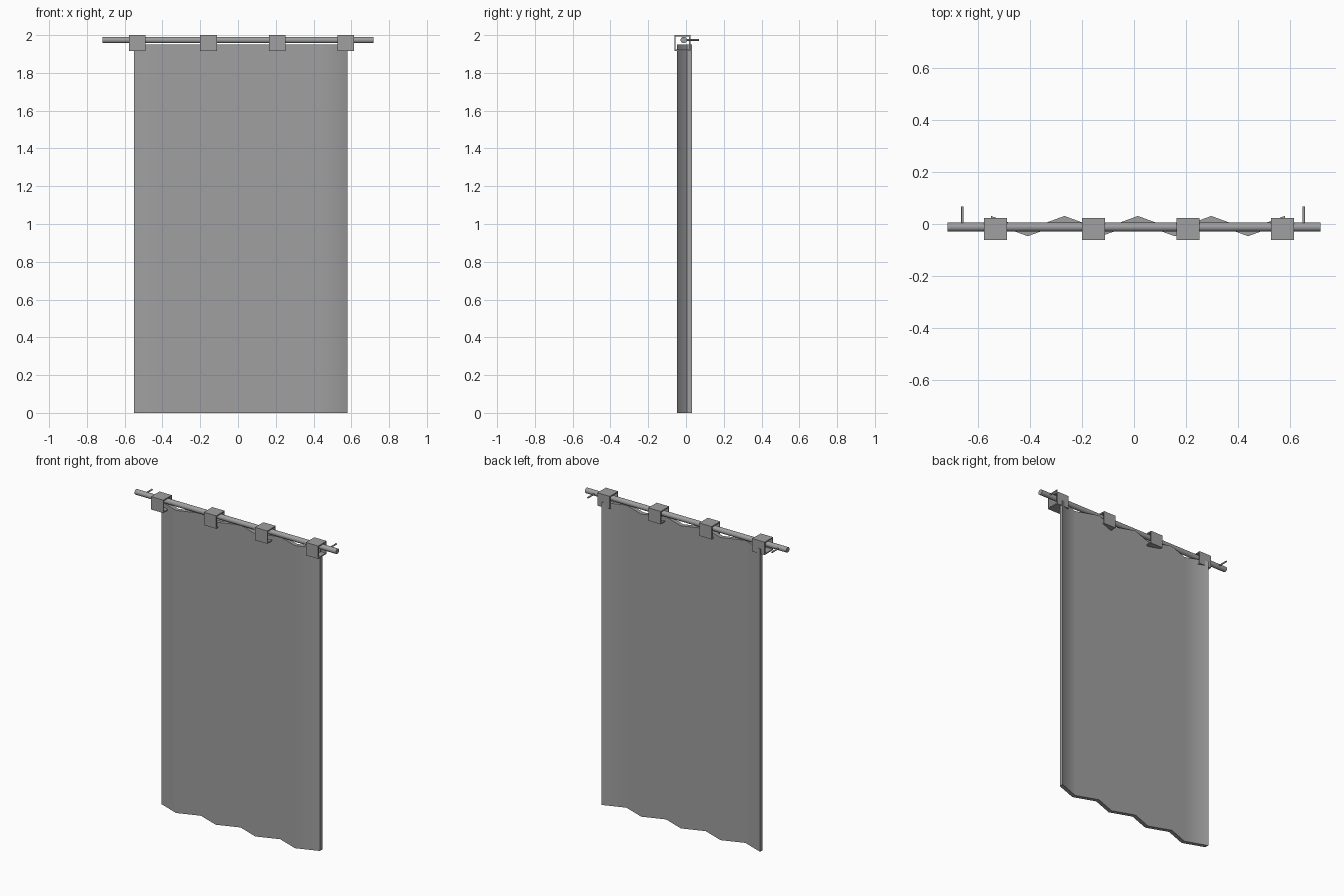
import bpy, bmesh, math
from mathutils import Matrix

cube = bpy.data.objects.get("Cube")
if cube:
    bpy.data.objects.remove(cube, do_unlink=True)

grey = bpy.data.materials.new("plain grey")
grey.use_nodes = True
tone = (0.35, 0.35, 0.35, 1)
grey.diffuse_color = tone
grey.node_tree.nodes["Principled BSDF"].inputs["Base Color"].default_value = tone

ROD_Y, ROD_Z = -0.012, 1.974


def add_object(name, bm):
    bmesh.ops.recalc_face_normals(bm, faces=bm.faces)
    mesh = bpy.data.meshes.new(name)
    bm.to_mesh(mesh)
    bm.free()
    mesh.materials.append(grey)
    obj = bpy.data.objects.new(name, mesh)
    bpy.context.collection.objects.link(obj)
    return obj


def smooth(obj):
    bpy.ops.object.select_all(action="DESELECT")
    obj.select_set(True)
    bpy.context.view_layer.objects.active = obj
    bpy.ops.object.shade_smooth_by_angle(angle=math.radians(50))


def cylinder(name, radius, length, sides, axis, centre):
    bm = bmesh.new()
    bmesh.ops.create_cone(bm, cap_ends=True, segments=sides, radius1=radius,
                          radius2=radius, depth=length,
                          matrix=Matrix.Translation(centre) @ Matrix.Rotation(math.pi / 2, 4, axis))
    obj = add_object(name, bm)
    smooth(obj)
    return obj


def extrude_outline(bm, faces, vector):
    geom = bmesh.ops.extrude_face_region(bm, geom=faces)["geom"]
    moved = [v for v in geom if isinstance(v, bmesh.types.BMVert)]
    bmesh.ops.translate(bm, verts=moved, vec=vector)


# Cloth: a folded strip, extruded upward
LEFT, RIGHT, FOLDS, THICK = -0.55, 0.58, 8, 0.026
bm = bmesh.new()
rows = []
for i in range(FOLDS + 1):
    x = LEFT + (RIGHT - LEFT) * i / FOLDS
    y = 0.018 if i % 2 == 0 else -0.034
    rows.append([bm.verts.new((x, y + side * THICK / 2, 0)) for side in (-1, 1)])
strip = [bm.faces.new((a[0], b[0], b[1], a[1])) for a, b in zip(rows, rows[1:])]
extrude_outline(bm, strip, (0, 0, 1.95))
smooth(add_object("cloth", bm))

# Rod and its wall pegs
cylinder("rod", 0.017, 1.435, 16, "Y", (0, ROD_Y, ROD_Z))
for name, x in (("right_wall_peg", -0.66), ("left_wall_peg", 0.653)):
    cylinder(name, 0.005, 0.08, 8, "X", (x, 0.028, ROD_Z))

# Square hanging loops, open along the rod
WIDTH, WALL = 0.088, 0.007
Y0, Y1, Z0, Z1 = -0.062, 0.024, 1.917, 2.0
for n, x in enumerate((-0.533, -0.156, 0.208, 0.571), 1):
    bm = bmesh.new()
    rings = []
    for w in (0, WALL):
        corners = ((Y0 + w, Z0 + w), (Y1 - w, Z0 + w), (Y1 - w, Z1 - w), (Y0 + w, Z1 - w))
        rings.append([bm.verts.new((x - WIDTH / 2, y, z)) for y, z in corners])
    outer, inner = rings
    frame = [bm.faces.new((outer[i], outer[(i + 1) % 4], inner[(i + 1) % 4], inner[i]))
             for i in range(4)]
    extrude_outline(bm, frame, (WIDTH, 0, 0))
    add_object(f"hanging_loop_{n}", bm)
